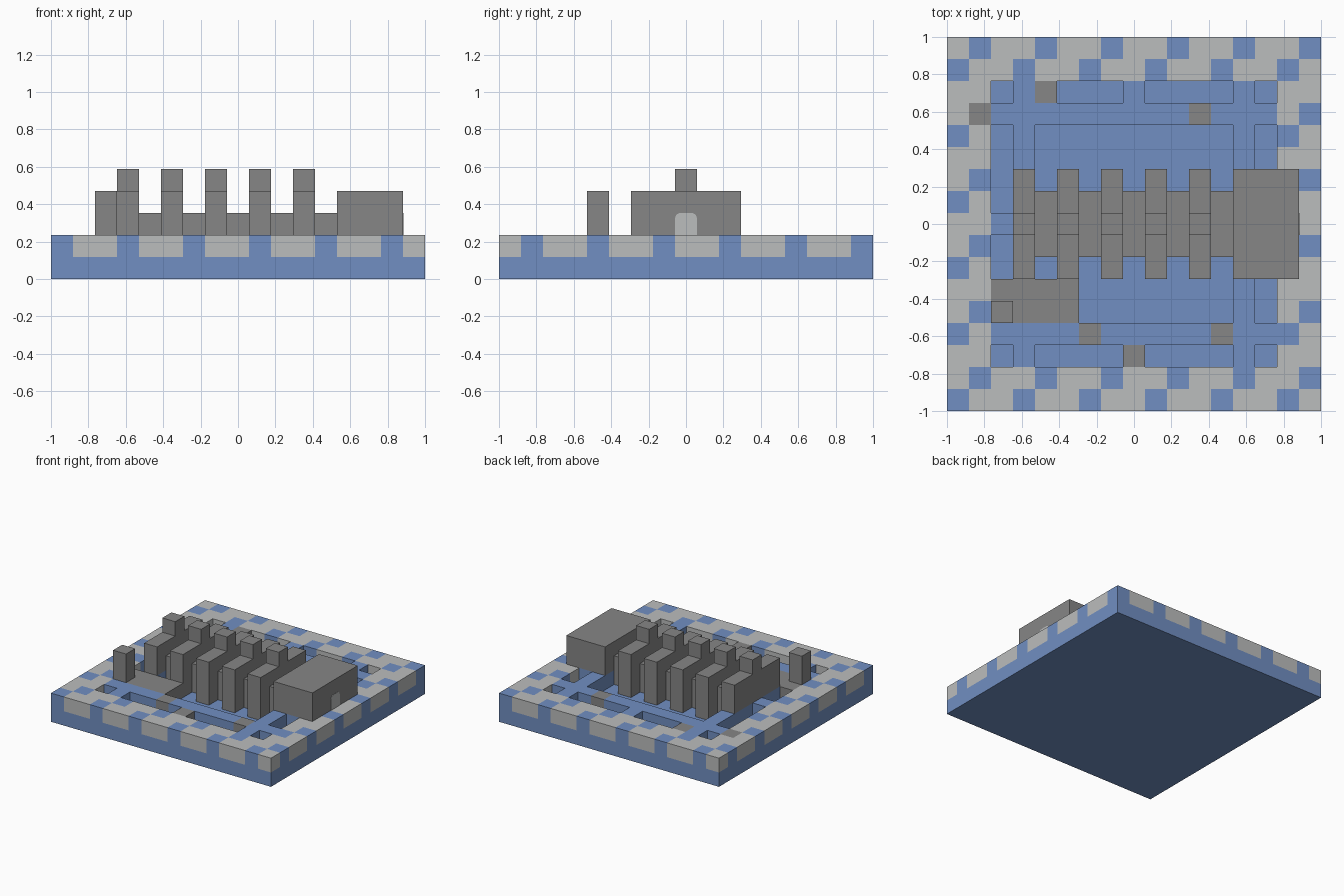
import bpy
import bmesh
import math

if "Cube" in bpy.data.objects:
    bpy.data.objects.remove(bpy.data.objects["Cube"])

N = 17                # cells along each side
U = 2 / N             # size of one cell
FLOOR, DECK = 1, 2    # levels, in cells
BLUE, LIGHT, DARK = range(3)


def make_material(name, rgb):
    mat = bpy.data.materials.new(name)
    mat.use_nodes = True
    color = (*rgb, 1)
    mat.diffuse_color = color
    mat.node_tree.nodes["Principled BSDF"].inputs["Base Color"].default_value = color
    return mat


materials = [
    make_material("blue", (0.165, 0.275, 0.54)),
    make_material("light_gray", (0.50, 0.51, 0.51)),
    make_material("dark_gray", (0.24, 0.24, 0.24)),
]


def finish(name, bm, mats):
    mesh = bpy.data.meshes.new(name)
    bm.to_mesh(mesh)
    bm.free()
    for mat in mats:
        mesh.materials.append(mat)
    obj = bpy.data.objects.new(name, mesh)
    bpy.context.collection.objects.link(obj)
    return obj


def at(i, j, k):
    """Position of a grid corner."""
    return (i * U - 1, j * U - 1, k * U)


def box(name, x0, x1, y0, y1, z0, z1):
    """Dark gray block spanning grid lines."""
    bm = bmesh.new()
    bmesh.ops.create_cube(bm, size=1)
    lo, hi = at(x0, y0, z0), at(x1, y1, z1)
    for v in bm.verts:
        v.co = [hi[a] if v.co[a] > 0 else lo[a] for a in range(3)]
    return finish(name, bm, [materials[DARK]])


# Layout rules of the base
SPOTS = {(1, 13), (4, 14), (11, 13), (6, 3), (12, 3), (8, 2)}


def is_platform(i, j):
    return 2 <= i <= 5 and 4 <= j <= 5


def is_rim(i, j):
    return min(i, j) < 2 or max(i, j) > 14


def level(i, j):
    if not (0 <= i < N and 0 <= j < N):
        return 0
    if is_rim(i, j) or is_platform(i, j) or (i, j) in SPOTS:
        return DECK
    # raised walkways separate the pits
    if i in (3, 13) or j in (3, 13):
        return DECK
    if (i in (2, 14) and j == 8) or (j in (2, 14) and i == 8):
        return DECK
    # solid under the gatehouse
    if i == 14 and 6 <= j <= 10:
        return DECK
    return FLOOR


def cell_color(i, j):
    if is_platform(i, j) or (i, j) in SPOTS:
        return DARK
    if is_rim(i, j) and i % 3 != j % 3:
        return LIGHT
    return BLUE


# Base: stepped slab with rim, walkways and pits
bm = bmesh.new()


def quad(points, color):
    face = bm.faces.new([bm.verts.new(at(*p)) for p in points])
    face.material_index = color


corners = [(0, 0), (1, 0), (1, 1), (0, 1)]
steps = [(0, -1), (1, 0), (0, 1), (-1, 0)]
for i in range(N):
    for j in range(N):
        top = level(i, j)
        color = cell_color(i, j)
        ring = [(i + a, j + b) for a, b in corners]
        quad([(*p, top) for p in ring], color)
        quad([(*p, 0) for p in reversed(ring)], BLUE)
        for side, (di, dj) in enumerate(steps):
            p, q = ring[side], ring[(side + 1) % 4]
            for k in range(level(i + di, j + dj), top):
                quad([(*p, k), (*q, k), (*q, k + 1), (*p, k + 1)],
                     color if k else BLUE)
bmesh.ops.remove_doubles(bm, verts=bm.verts, dist=0.001)
finish("base", bm, materials)

# Long hall with five ribs, each carrying a raised block on its middle
box("hall", 4, 13, 7, 10, FLOOR, 3)
for n, i in enumerate(range(3, 12, 2), 1):
    bottom = DECK if i == 3 else FLOOR
    box(f"rib_{n}", i, i + 1, 6, 11, bottom, 4)
    box(f"rib_top_{n}", i, i + 1, 8, 9, 4, 5)

# Gatehouse and lone pillar
box("gatehouse", 13, 16, 6, 11, DECK, 4)
box("pillar", 2, 3, 4, 5, DECK, 4)

# Doorway: thin plate with rounded top corners
bm = bmesh.new()
x = at(16, 0, 0)[0] + 0.002
half, radius = U / 2, 0.03
outline = [(-half, 2 * U), (half, 2 * U)]
for sign, start in ((1, 0), (-1, 90)):
    for s in range(5):
        a = math.radians(start + s * 22.5)
        outline.append((sign * (half - radius) + radius * math.cos(a),
                        3 * U - radius + radius * math.sin(a)))
door = bm.faces.new([bm.verts.new((x, y, z)) for y, z in outline])
back = bmesh.ops.extrude_face_region(bm, geom=[door])["geom"]
bmesh.ops.translate(bm, vec=(-0.004, 0, 0),
                    verts=[v for v in back if isinstance(v, bmesh.types.BMVert)])
bmesh.ops.recalc_face_normals(bm, faces=bm.faces)
finish("doorway", bm, [materials[LIGHT]])
